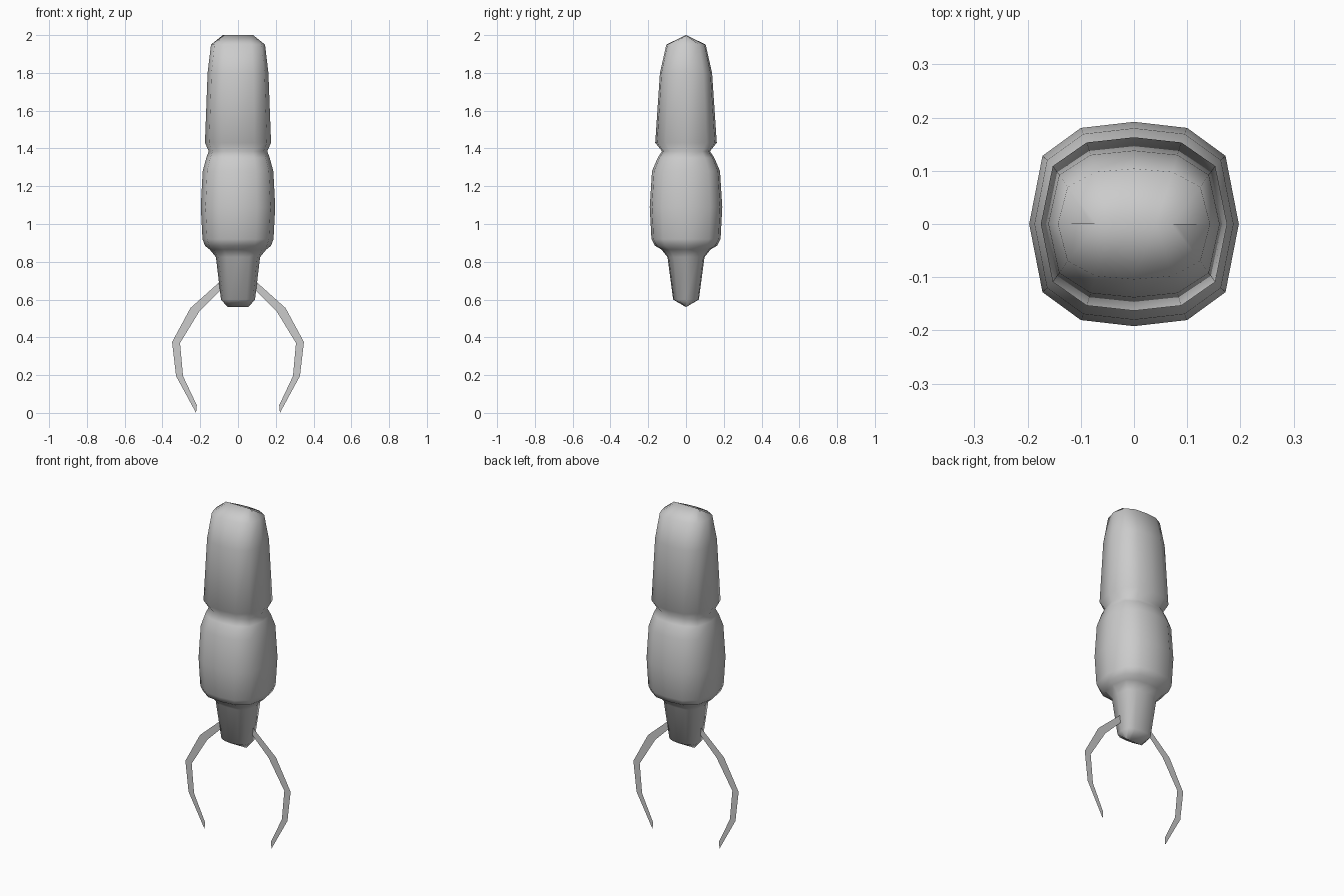
import bpy, bmesh

if "Cube" in bpy.data.objects:
    bpy.data.objects.remove(bpy.data.objects["Cube"])


def make_object(name, bm, smooth):
    mesh = bpy.data.meshes.new(name)
    for f in bm.faces:
        f.smooth = smooth
    bm.to_mesh(mesh)
    bm.free()
    obj = bpy.data.objects.new(name, mesh)
    bpy.context.collection.objects.link(obj)
    return obj


# Twelve-sided rounded cross-section, from one quadrant
quad = [(1, 0), (0.873, 0.667), (0.508, 0.94), (0, 1)]
section = (quad
           + [(-x, y) for x, y in quad[2::-1]]
           + [(-x, -y) for x, y in quad[1:]]
           + [(x, -y) for x, y in quad[2:0:-1]])

# Body rings: z, half width, half depth (zero depth closes to a ridge)
rings = [
    (0.56, 0.055, 0), (0.60, 0.09, 0.068), (0.825, 0.117, 0.098),
    (0.865, 0.15, 0.13), (0.885, 0.175, 0.165), (0.92, 0.188, 0.183),
    (1.09, 0.197, 0.192), (1.28, 0.187, 0.18), (1.35, 0.168, 0.15),
    (1.385, 0.155, 0.127), (1.43, 0.175, 0.163), (1.80, 0.161, 0.138),
    (1.95, 0.143, 0.104), (2.00, 0.08, 0),
]
bm = bmesh.new()
loops = [[bm.verts.new((x * w, y * d, z)) for x, y in section]
         for z, w, d in rings]
n = len(section)
for a, b in zip(loops, loops[1:]):
    for i in range(n):
        j = (i + 1) % n
        bm.faces.new((a[i], a[j], b[j], b[i]))
bmesh.ops.remove_doubles(bm, verts=bm.verts, dist=0.0005)
bmesh.ops.recalc_face_normals(bm, faces=bm.faces)
make_object("segmented_body", bm, True)

# Thin flat pincers: outer and inner edge points in the XZ plane
outer = [(0.09, 0.70), (0.252, 0.555), (0.349, 0.375), (0.328, 0.195), (0.222, 0.0)]
inner = [(0.075, 0.667), (0.203, 0.54), (0.307, 0.37), (0.291, 0.195), (0.218, 0.04)]
for name, side in (("left_pincer", -1), ("right_pincer", 1)):
    bm = bmesh.new()
    o = [bm.verts.new((side * x, 0, z)) for x, z in outer]
    i = [bm.verts.new((side * x, 0, z)) for x, z in inner]
    for k in range(len(o) - 1):
        bm.faces.new((o[k], o[k + 1], i[k + 1], i[k]))
    bmesh.ops.recalc_face_normals(bm, faces=bm.faces)
    make_object(name, bm, False)
